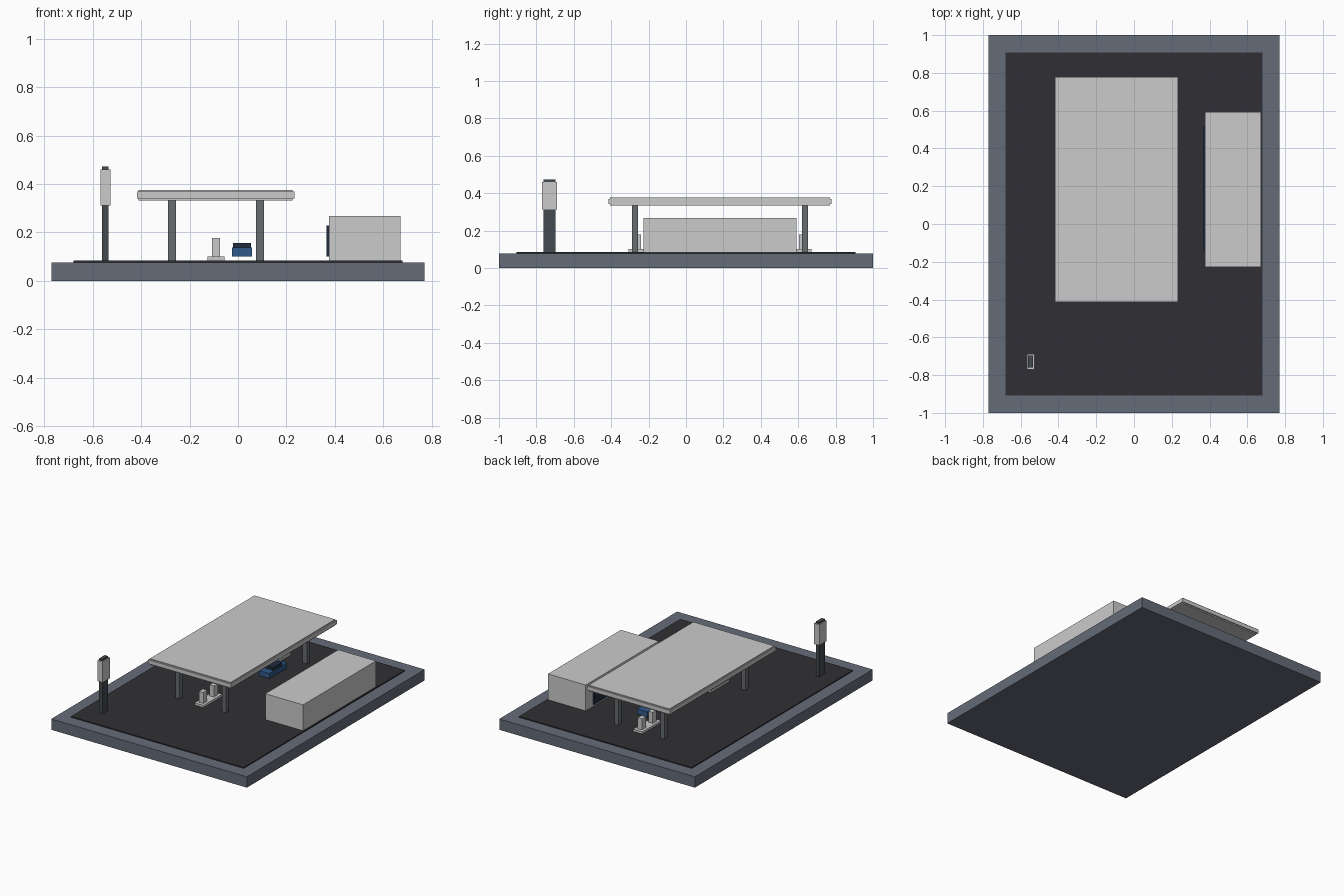
import bpy
from mathutils import Vector

if "Cube" in bpy.data.objects:
    bpy.data.objects.remove(bpy.data.objects["Cube"])


def material(name, rgb):
    m = bpy.data.materials.new(name)
    m.diffuse_color = (*rgb, 1)
    m.use_nodes = True
    m.node_tree.nodes["Principled BSDF"].inputs["Base Color"].default_value = m.diffuse_color
    return m


slate = material("slate", (0.13, 0.15, 0.19))
tarmac = material("tarmac", (0.03, 0.03, 0.035))
steel = material("steel", (0.14, 0.15, 0.16))
dark = material("dark_steel", (0.06, 0.07, 0.08))
blue = material("car_blue", (0.03, 0.10, 0.25))
glass = material("dark_glass", (0.015, 0.025, 0.05))


def box(name, xs, ys, zs, mat=None):
    """Box given by its extents along each axis."""
    lo, hi = map(Vector, zip(xs, ys, zs))
    bpy.ops.mesh.primitive_cube_add(size=1, location=(lo + hi) / 2)
    ob = bpy.context.object
    ob.name = name
    ob.scale = hi - lo
    bpy.ops.object.transform_apply(location=False, rotation=False, scale=True)
    if mat:
        ob.data.materials.append(mat)
    return ob


def around(c, half):
    return (c - half, c + half)


GROUND = 0.084
MID_Y = 0.182   # centre line of canopy, columns and islands

# Plinth and forecourt
box("base_slab", (-0.77, 0.77), (-1, 1), (0, 0.077), slate)
box("forecourt", (-0.68, 0.68), (-0.907, 0.907), (0.07, GROUND), tarmac)

# Canopy: slab with a slightly wider fascia band
box("canopy_slab", around(-0.092, 0.318), around(MID_Y, 0.588), (0.333, 0.376))
box("canopy_fascia", around(-0.092, 0.326), around(MID_Y, 0.596), (0.341, 0.369))

# Columns, pump islands and pumps, mirrored front to back
for side in (-1, 1):
    for x in (-0.273, 0.091):
        box("canopy_column", around(x, 0.016), around(MID_Y + side * 0.455, 0.016),
            (GROUND - 0.005, 0.336), steel)
    island_y = MID_Y + side * 0.385
    box("pump_island", around(-0.091, 0.036), around(island_y, 0.105), (GROUND - 0.005, 0.1))
    for d in (-0.06, 0.06):
        box("fuel_pump", around(-0.091, 0.017), around(island_y + d, 0.022), (0.098, 0.178))

# Shop with its dark window front
box("shop", (0.375, 0.672), (-0.228, 0.592), (GROUND - 0.005, 0.268))
box("shop_window", (0.365, 0.38), (-0.14, 0.51), (0.1, 0.229), glass)

# Roadside price sign
box("sign_post", around(-0.548, 0.013), around(-0.729, 0.032), (GROUND - 0.005, 0.472), dark)
box("sign_panel", around(-0.547, 0.02), around(-0.729, 0.04), (0.312, 0.46))

# Parked car
box("car_body", (-0.025, 0.058), around(0.37, 0.1), (0.1, 0.137), blue)
box("car_cabin", (-0.02, 0.053), around(0.37, 0.05), (0.135, 0.157), glass)
